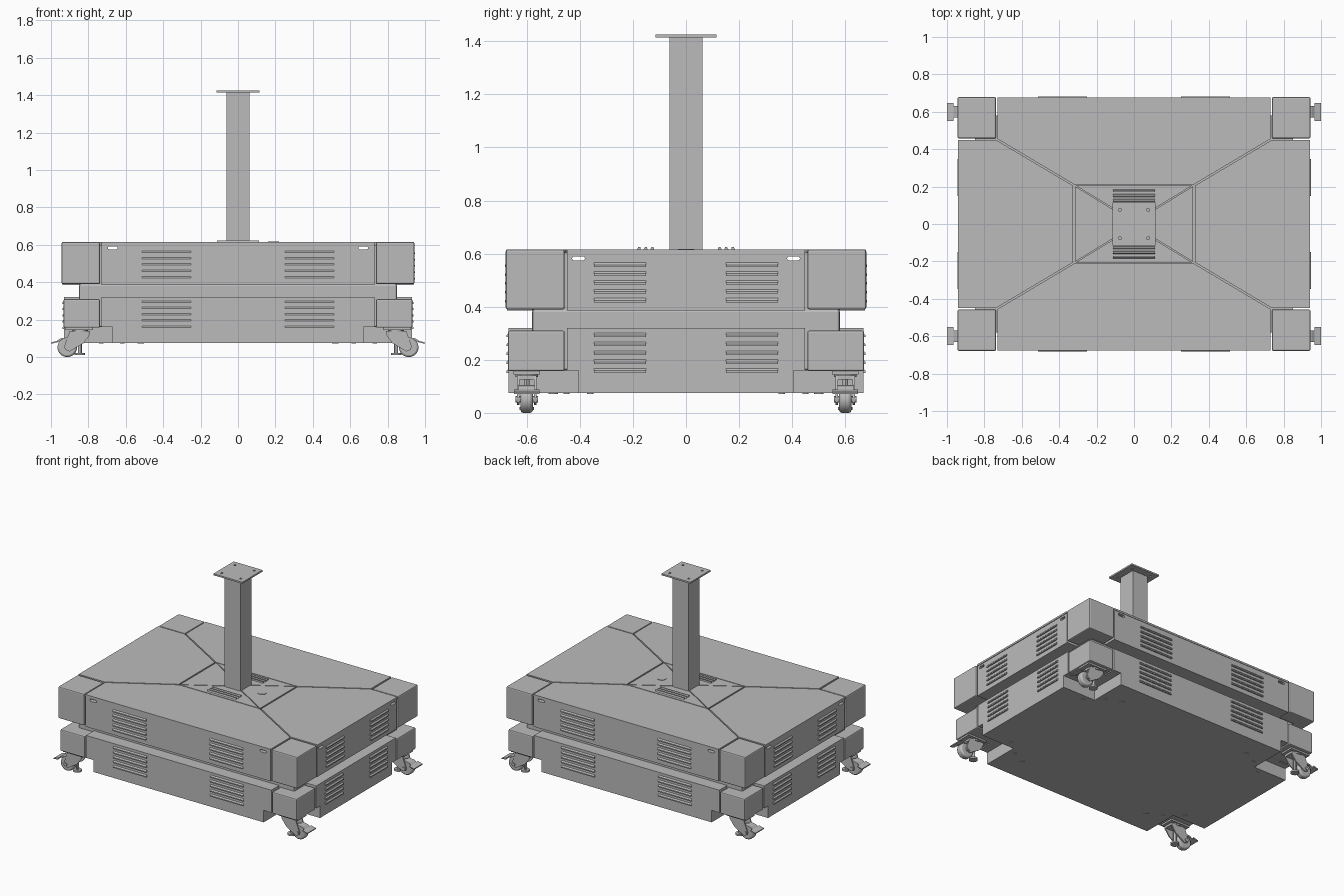
import bpy
import bmesh
from math import cos, sin, pi
from mathutils import Vector

cube = bpy.data.objects.get("Cube")
if cube:
    bpy.data.objects.remove(cube)

grey = bpy.data.materials.new("painted_grey_metal")
grey.use_nodes = True
colour = (0.5, 0.5, 0.5, 1)
grey.diffuse_color = colour
grey.node_tree.nodes["Principled BSDF"].inputs["Base Color"].default_value = colour

# ---------- helpers ----------
AXES = {"xy": (0, 1, 2), "xz": (0, 2, 1), "yz": (1, 2, 0)}


def prism(name, shapes, lo, hi, plane="xy", bevel=0, smooth=False):
    """Extrude one or more 2D outlines between lo and hi across a plane."""
    if not isinstance(shapes[0][0], (tuple, list)):
        shapes = [shapes]
    a, b, c = AXES[plane]
    bm = bmesh.new()
    for pts in shapes:
        rings = []
        for level in (lo, hi):
            ring = []
            for u, v in pts:
                p = Vector()
                p[a], p[b], p[c] = u, v, level
                ring.append(bm.verts.new(p))
            rings.append(ring)
            bm.faces.new(ring)
        n = len(pts)
        for i in range(n):
            j = (i + 1) % n
            bm.faces.new((rings[0][i], rings[0][j], rings[1][j], rings[1][i]))
    bmesh.ops.recalc_face_normals(bm, faces=bm.faces)
    mesh = bpy.data.meshes.new(name)
    bm.to_mesh(mesh)
    bm.free()
    mesh.materials.append(grey)
    obj = bpy.data.objects.new(name, mesh)
    bpy.context.collection.objects.link(obj)
    if smooth:
        bpy.ops.object.select_all(action="DESELECT")
        obj.select_set(True)
        bpy.context.view_layer.objects.active = obj
        bpy.ops.object.shade_smooth_by_angle()
    if bevel:
        mod = obj.modifiers.new("soft_edge", "BEVEL")
        mod.width, mod.segments, mod.limit_method = bevel, 2, "ANGLE"
    return obj


def rect(u0, u1, v0, v1):
    return [(u0, v0), (u1, v0), (u1, v1), (u0, v1)]


def circle(u, v, r, n=24):
    return [(u + r * cos(2 * pi * i / n), v + r * sin(2 * pi * i / n)) for i in range(n)]


def slot(u, v, length, r):
    h = length / 2 - r
    arc = [i * pi / 6 - pi / 2 for i in range(7)]
    return ([(u + h + r * cos(t), v + r * sin(t)) for t in arc]
            + [(u - h - r * cos(t), v - r * sin(t)) for t in arc])


def mirror_pts(half):
    """Close a half outline (u > 0) by mirroring it across u = 0."""
    return half + [(-u, v) for u, v in reversed(half)]


def cut(obj, cutter):
    mod = obj.modifiers.new("cut", "BOOLEAN")
    mod.operation, mod.object, mod.solver = "DIFFERENCE", cutter, "EXACT"


def hide(obj):
    obj.hide_render = True
    obj.hide_set(True)
    obj.display_type = "WIRE"
    return obj


SIGNS = (-1, 1)

# ---------- inner cores and floor ----------
lower_core = prism("lower_core", rect(-.85, .85, -.58, .58), .16, .39, bevel=.01)
upper_core = prism("upper_core", rect(-.85, .85, -.58, .58), .388, .6)
floor_half = [(.67, -.57), (.67, -.405), (.835, -.405), (.835, .405), (.67, .405), (.67, .57)]
prism("floor_pan", mirror_pts(floor_half), .075, .16)

# ---------- side panels ----------
front_back = []
sides = []
for s in SIGNS:
    word = "back" if s > 0 else "front"
    side = "left" if s > 0 else "right"
    front_back.append(prism(word + "_upper_panel", rect(-.73, .73, .385, .603),
                            s * .575, s * .674, "xz"))
    sides.append(prism(side + "_upper_panel", rect(-.448, .448, .385, .603),
                       s * .845, s * .937, "yz"))
    low = mirror_pts([(.67, .075), (.67, .16), (.73, .16), (.73, .32)])
    prism(word + "_lower_panel", low, s * .57, s * .668, "xz")
    low = mirror_pts([(.405, .075), (.405, .16), (.448, .16), (.448, .32)])
    prism(side + "_lower_panel", low, s * .835, s * .93, "yz")

# ---------- hand slots through the upper shell ----------
slots_y = hide(prism("slot_cutter_y", [slot(s * .67, .584, .052, .008) for s in SIGNS], -.8, .8, "xz"))
slots_x = hide(prism("slot_cutter_x", [slot(s * .405, .582, .048, .008) for s in SIGNS], -1, 1, "yz"))
for panel in front_back + [upper_core]:
    cut(panel, slots_y)
for panel in sides + [upper_core]:
    cut(panel, slots_x)

# ---------- top panels, split along the hip lines ----------
for s in SIGNS:
    word = "back" if s > 0 else "front"
    side = "left" if s > 0 else "right"
    half = [(.73, s * .677), (.73, s * .455), (.318, s * .21)]
    prism(word + "_top_panel", mirror_pts(half), .602, .615)
    prism(word + "_centre_panel", mirror_pts([(.311, s * .205), (.06, s * .053)]), .602, .615)
    outer = [(s * .942, .448), (s * .735, .448), (s * .326, .205)]
    prism(side + "_top_panel", outer + [(x, -y) for x, y in reversed(outer)], .602, .615)
    inner = [(s * .316, .202), (s * .06, .046)]
    prism(side + "_centre_panel", inner + [(x, -y) for x, y in reversed(inner)], .602, .615)
prism("cable_port_cap", circle(.19, 0, .03), .614, .618, smooth=True)

# ---------- corner covers ----------
for sx in SIGNS:
    for sy in SIGNS:
        prism("upper_corner_cover", rect(sx * .738, sx * .943, sy * .457, sy * .679),
              .39, .615, bevel=.007)
        prism("lower_corner_cover", rect(sx * .738, sx * .932, sy * .457, sy * .671),
              .157, .31, bevel=.007)


# ---------- louvres ----------
def hood(base, z, s):
    """Slanted hood outline: flush at the top, open lip at the bottom."""
    return [(s * (base - .004), z + .009), (s * base, z + .009), (s * (base + .008), z + .001),
            (s * (base + .008), z - .007), (s * (base - .004), z - .007)]


for s in SIGNS:
    for tier, top, d in (("upper", .557, 0), ("lower", .292, .006)):
        rows = [top - i * .0335 for i in range(5)]
        for t in SIGNS:
            prism(tier + "_end_louvres", [hood(.674 - d, z, s) for z in rows],
                  t * .251, t * .513, "yz")
            prism(tier + "_side_louvres", [hood(.937 - d, z, s) for z in rows],
                  t * .15, t * .347, "xz")
    vents = [[(s * (y - .008), .613), (s * (y - .006), .624), (s * (y + .002), .624), (s * (y + .008), .613)]
             for y in (.128, .153, .178)]
    prism("top_vents", vents, -.113, .113, "yz")

# ---------- mast and mounting plate ----------
prism("mast", rect(-.062, .062, -.062, .062), .605, 1.416)
plate = prism("mounting_plate", rect(-.114, .114, -.114, .114), 1.414, 1.425)
holes = [circle(sx * .075, sy * .075, .008, 12) for sx in SIGNS for sy in SIGNS]
cut(plate, hide(prism("plate_hole_cutter", holes, 1.4, 1.44)))

# ---------- floor fixings ----------
for sx in SIGNS:
    for sy in SIGNS:
        spots = [circle(sx * .62, sy * .45, .012, 12), circle(sx * .73, sy * .36, .012, 12),
                 circle(sx * .52, sy * .5, .017, 12)]
        prism("floor_screws", spots, .072, .076)

# ---------- casters with brake pedal and levelling foot ----------
fork = [(.79, .14), (.79, .122), (.825, .075), (.9, .03), (.925, .04), (.928, .06), (.9, .14)]
pedal = [(.91, .105), (.95, .1), (.968, .085), (.968, .078), (.945, .09), (.905, .094)]
pedal_lip = [(.964, .088), (1.0, .078), (1.0, .071), (.964, .079)]
for sx in SIGNS:
    for sy in SIGNS:
        def span(name, pts, half, plane="xz", **kw):
            flipped = [(sx * x, z) for x, z in pts]
            return prism(name, flipped, sy * .6 - half, sy * .6 + half, plane, **kw)

        prism("caster_plate", rect(sx * .775, sx * .925, sy * .6 - .05, sy * .6 + .05), .145, .158)
        prism("caster_swivel", circle(sx * .845, sy * .6, .042), .135, .147, smooth=True)
        span("fork_bridge", rect(.79, .9, .125, .14), .036)
        for t in SIGNS:
            y = sy * .6 + t * .032
            prism("fork_cheek", [(sx * x, z) for x, z in fork], y - .004, y + .004, "xz")
        span("caster_wheel", circle(.913, .052, .052, 32), .023, bevel=.01, smooth=True)
        span("wheel_axle", circle(.913, .052, .012, 12), .042, smooth=True)
        span("brake_arm", pedal, .03)
        span("brake_pedal", pedal_lip, .048)
        prism("foot_stem", circle(sx * .845, sy * .6, .011, 12), .018, .135, smooth=True)
        prism("foot_pad", circle(sx * .845, sy * .6, .028), .01, .022, smooth=True)
